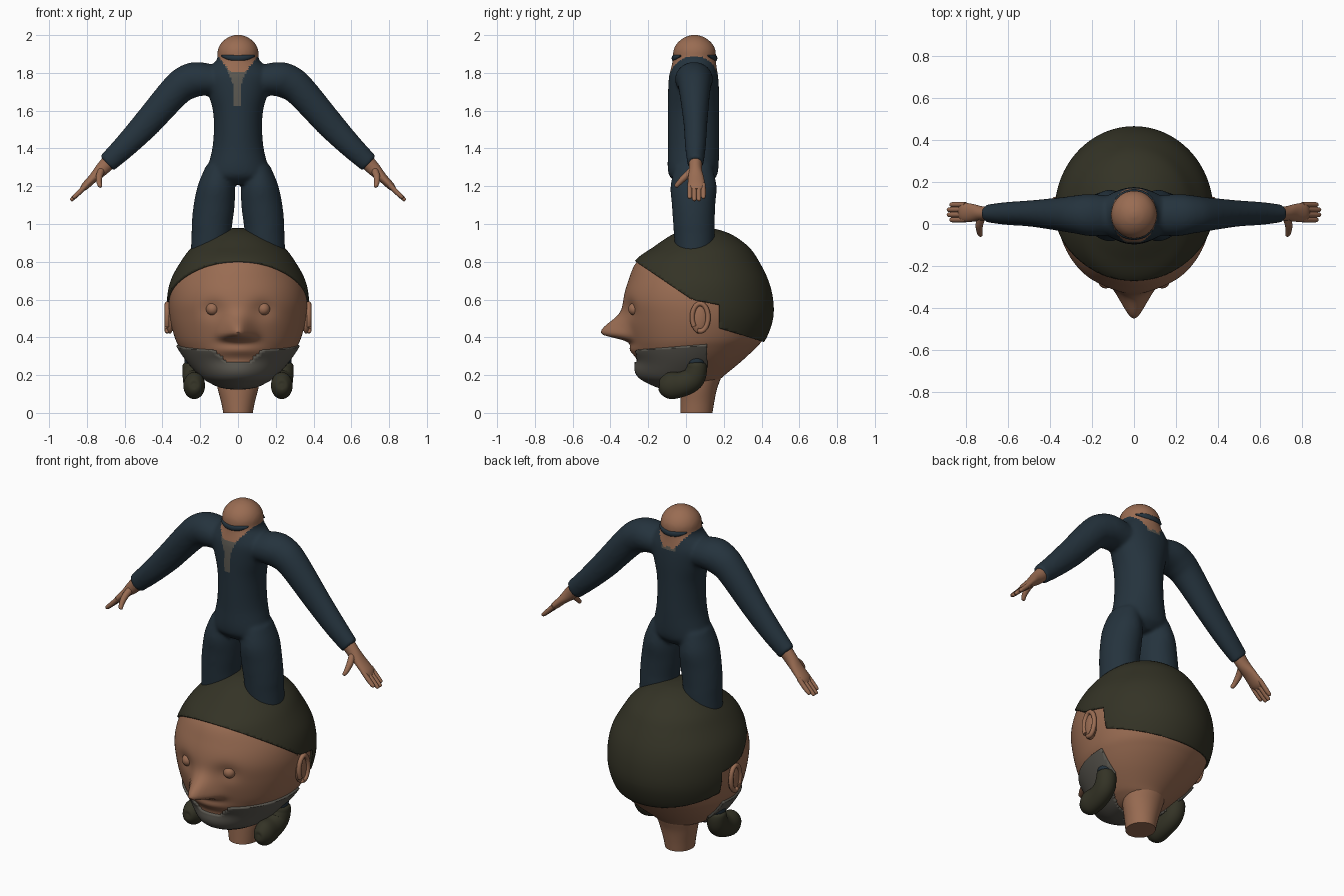
import bpy, bmesh, math
from mathutils import Vector, Matrix

if "Cube" in bpy.data.objects:
    bpy.data.objects.remove(bpy.data.objects["Cube"])

X, Y, Z = Vector((1, 0, 0)), Vector((0, 1, 0)), Vector((0, 0, 1))


def material(name, rgb):
    m = bpy.data.materials.new(name)
    m.use_nodes = True
    m.diffuse_color = (*rgb, 1)
    m.node_tree.nodes["Principled BSDF"].inputs["Base Color"].default_value = (*rgb, 1)
    return m


SKIN = material("skin", (0.32, 0.15, 0.085))
HAIR = material("dark_olive", (0.034, 0.033, 0.019))
SUIT = material("navy_cloth", (0.018, 0.033, 0.047))
GREY = material("grey_beard", (0.105, 0.098, 0.082))


def spline(pts, steps):
    """Smooth interpolation through tuples of any length."""
    out = []
    for i in range(len(pts) - 1):
        p0, p1, p2, p3 = (pts[max(0, min(len(pts) - 1, i + k))] for k in (-1, 0, 1, 2))
        for s in range(steps):
            t = s / steps
            out.append([b + 0.5 * t * (c - a + t * (2 * a - 5 * b + 4 * c - d + t * (3 * (b - c) + d - a)))
                        for a, b, c, d in zip(p0, p1, p2, p3)])
    return out + [list(pts[-1])]


def tube(bm, pts, axis=Y, tangent=None, segs=32, steps=5, side=1):
    """Closed loft; each point is x, y, z, radius across, radius along axis."""
    path = spline(pts, steps)
    rings = []
    for i, (x, y, z, ra, rb) in enumerate(path):
        a, b = path[max(i - 1, 0)], path[min(i + 1, len(path) - 1)]
        t = tangent or (Vector(b[:3]) - Vector(a[:3]))
        up = t.cross(axis).normalized()
        ring = []
        for k in range(segs):
            ang = math.tau * k / segs
            v = Vector((x, y, z)) + up * max(ra, 0.002) * math.cos(ang) + axis * max(rb, 0.002) * math.sin(ang)
            ring.append(bm.verts.new((v.x * side, v.y, v.z)))
        rings.append(ring)
    for r, s in zip(rings, rings[1:]):
        for k in range(segs):
            n = (k + 1) % segs
            bm.faces.new((r[k], r[n], s[n], s[k]))
    bm.faces.new(rings[0])
    bm.faces.new(rings[-1])


def column(bm, sections, **kw):
    """Upright loft from height, half width, front y and back y."""
    tube(bm, [(0, (f + b) / 2, z, w, (b - f) / 2) for z, w, f, b in sections], tangent=Z, **kw)


def ball(bm, centre, scale):
    m = Matrix.Translation(centre) @ Matrix.Diagonal((*scale, 1))
    bmesh.ops.create_uvsphere(bm, u_segments=32, v_segments=16, radius=1, matrix=m)


def finish(name, bm, *mats):
    bmesh.ops.recalc_face_normals(bm, faces=bm.faces[:])
    me = bpy.data.meshes.new(name)
    bm.to_mesh(me)
    bm.free()
    for m in mats:
        me.materials.append(m)
    ob = bpy.data.objects.new(name, me)
    bpy.context.collection.objects.link(ob)
    smooth(ob)
    return ob


def smooth(ob):
    bpy.ops.object.select_all(action='DESELECT')
    ob.select_set(True)
    bpy.context.view_layer.objects.active = ob
    bpy.ops.object.shade_smooth_by_angle(angle=math.radians(50))


# Head: loft with sculpted nose, sockets, lips and chin
HEAD = [(.135, .02, -.08, .06), (.145, .09, -.14, .12), (.17, .145, -.19, .17), (.2, .19, -.225, .205),
        (.27, .255, -.25, .29), (.34, .305, -.28, .365), (.4, .335, -.3, .415), (.5, .36, -.32, .45),
        (.6, .365, -.33, .45), (.7, .345, -.305, .425), (.8, .29, -.26, .375), (.87, .235, -.165, .325),
        (.93, .155, -.075, .245), (.96, .08, .0, .165), (.968, .01, .07, .1)]


def bump(v, x, z, sx, up, down):
    dz = v.z - z
    return math.exp(-((abs(v.x) - x) / sx) ** 2 - (dz / (up if dz > 0 else down)) ** 2)


def head_mesh(cuts=()):
    bm = bmesh.new()
    column(bm, HEAD, segs=128, steps=7)
    for vert in bm.verts:
        v = vert.co
        if v.y < 0:
            v.y -= (.145 * bump(v, 0, .42, .065, .085, .03) + .02 * bump(v, .07, .405, .035, .04, .02)
                    + .02 * bump(v, 0, .33, .13, .03, .03) + .025 * bump(v, 0, .22, .12, .05, .06)
                    - .018 * bump(v, .135, .55, .06, .05, .05))
    for co, no in cuts:
        bmesh.ops.bisect_plane(bm, geom=bm.verts[:] + bm.edges[:] + bm.faces[:], plane_co=co, plane_no=no)
    return bm


def shell(name, rule, cuts, mat, thick):
    """Layer over the part of the head that satisfies a rule."""
    bm = head_mesh(cuts)
    bmesh.ops.recalc_face_normals(bm, faces=bm.faces[:])
    drop = [f for f in bm.faces if not rule(f.calc_center_median())]
    bmesh.ops.delete(bm, geom=drop, context='FACES')
    ob = finish(name, bm, mat)
    mod = ob.modifiers.new("thickness", 'SOLIDIFY')
    mod.thickness, mod.offset = thick, 0


finish("head", head_mesh(), SKIN)


# Hair cap: sloping fringe, step behind the ear, low nape
def in_hair(c):
    if c.y < .03:
        return c.z > .6 - .68 * (c.y - .03)
    if c.y < .175:
        return c.z > .6 - .2 * (c.y - .03)
    return c.z > .45 - .3 * (c.y - .175)


shell("hair", in_hair, [((0, .03, .6), (0, .68, 1)), ((0, .03, .6), (0, .2, 1)),
                        ((0, .175, .45), (0, .3, 1)), ((0, .175, 0), Y), ((0, .03, 0), Y)], HAIR, .022)


# Beard along the jaw, dipping below the mouth
def in_beard(c):
    top = .355 + .08 * c.y
    if c.y < -.1:
        top = min(top, .265 + max(0, abs(c.x) - .05) * .9)
    return c.z < top and c.y < min(.11, .11 - (.25 - c.z) * 1.2)


shell("beard", in_beard, [((0, .11, 0), Y), ((0, 0, .355), (0, -.08, 1))], GREY, .024)

# Neck stub under the head
bm = bmesh.new()
column(bm, [(0, .078, -.03, .14), (.06, .09, -.03, .15), (.13, .108, -.03, .165), (.2, .12, -.03, .19),
            (.26, .12, -.03, .2)])
finish("neck_stub", bm, SKIN)

for side, word in ((1, "left"), (-1, "right")):
    # Eye
    bm = bmesh.new()
    ball(bm, (.135 * side, -.272, .55), (.034, .034, .034))
    finish(word + "_eye", bm, SKIN)

    # Ear: flat lobe with a raised rim
    bm = bmesh.new()
    ball(bm, (.36 * side, .07, .5), (.022, .045, .08))
    rim = [(.375, .075 + .042 * math.cos(a), .505 + .073 * math.sin(a), .013, .013)
           for a in (math.radians(d) for d in range(-110, 221, 30))]
    tube(bm, rim, axis=X, segs=12, side=side)
    finish(word + "_ear", bm, SKIN)

    # Boot poking out beneath the jaw
    bm = bmesh.new()
    tube(bm, [(.232, -.143, .14, .01, .01), (.232, -.135, .14, .04, .034), (.232, -.09, .143, .07, .056),
              (.232, -.02, .152, .066, .056), (.236, .035, .18, .062, .056), (.24, .055, .225, .056, .054),
              (.24, .055, .26, .048, .05), (.24, .055, .275, .02, .02)], axis=X, side=side)
    finish(word + "_boot", bm, HAIR)

    # Hand: palm, four fingers and a thumb
    bm = bmesh.new()
    tube(bm, [(.67, .05, 1.345, .04, .036), (.72, .05, 1.29, .036, .034), (.765, .053, 1.245, .025, .042),
              (.81, .055, 1.2, .02, .045), (.83, .055, 1.18, .01, .03)], segs=24, side=side)
    for i in range(4):
        y = .02 + .024 * i
        n = .012 * (i in (1, 2))
        tube(bm, [(.8, y, 1.21, .013, .012), (.84, y, 1.168, .013, .013),
                  (.868 + n, y, 1.142 - n, .01, .011), (.874 + n, y, 1.136 - n, .003, .003)], segs=12, side=side)
    tube(bm, [(.725, .03, 1.28, .02, .02), (.735, -.005, 1.25, .018, .018), (.735, -.035, 1.22, .014, .014),
              (.73, -.052, 1.2, .011, .011), (.728, -.056, 1.195, .003, .003)], segs=12, axis=X, side=side)
    finish(word + "_hand", bm, SKIN)

# Body: torso, arms and legs fused into one smooth suit
bm = bmesh.new()
column(bm, [(1.21, .09, -.04, .12), (1.25, .165, -.085, .16), (1.3, .16, -.097, .172), (1.4, .136, -.095, .175),
            (1.5, .128, -.095, .175), (1.6, .133, -.095, .175), (1.7, .16, -.095, .175), (1.78, .18, -.09, .17),
            (1.83, .15, -.078, .162), (1.87, .112, -.07, .158), (1.92, .108, -.067, .157), (1.96, .088, -.045, .135),
            (1.99, .05, -.005, .095), (2.002, .01, .035, .055)], segs=64)
for side in (1, -1):
    tube(bm, [(.06, .04, 1.75, .07, .09), (.2, .042, 1.767, .09, .1), (.27, .045, 1.75, .092, .092),
              (.335, .046, 1.7, .085, .082), (.485, .05, 1.53, .075, .063), (.6, .05, 1.41, .063, .055),
              (.695, .05, 1.32, .053, .043)], side=side)
    tube(bm, [(.1, .04, 1.3, .07, .1), (.113, .04, 1.2, .098, .122), (.126, .04, 1.1, .108, .115),
              (.138, .042, 1., .107, .11), (.145, .045, .9, .103, .106), (.19, .05, .5, .08, .08),
              (.237, .053, .25, .05, .05)], side=side)
body = finish("body", bm, SUIT, SKIN, GREY)
mod = body.modifiers.new("fuse", 'REMESH')
mod.mode, mod.voxel_size = 'VOXEL', .01
mod = body.modifiers.new("soften", 'SMOOTH')
mod.factor, mod.iterations = .5, 8
graph = bpy.context.evaluated_depsgraph_get()
fused = bpy.data.meshes.new_from_object(body.evaluated_get(graph))
body.modifiers.clear()
body.data = fused
fused.materials.clear()
for m in (SUIT, SKIN, GREY):
    fused.materials.append(m)

# Open collar in skin, grey strip down the chest
for p in fused.polygons:
    c = p.center
    ax = abs(c.x)
    p.material_index = 0
    if c.z > min(1.885, max(1.80, 1.755 + 1.25 * ax)):
        p.material_index = 1
    elif c.y < 0 and c.z > 1.625 and abs(c.x + .005) < .018 + max(0, c.z - 1.73) * .4:
        p.material_index = 2
    elif c.y > 0 and c.z > 1.785 and ax < .04:
        p.material_index = 2
smooth(body)

# Cloth bands across the throat and nape
for name, flip in (("front_collar_band", -1), ("back_collar_band", 1)):
    bm = bmesh.new()
    tube(bm, [(x, .045 + flip * d, z, .009, r) for x, d, z, r in
              ((-.085, .07, 1.89, .004), (-.05, .1, 1.882, .014), (0, .112, 1.878, .015),
               (.05, .1, 1.882, .014), (.085, .07, 1.89, .004))], axis=Z, segs=16)
    finish(name, bm, SUIT)
